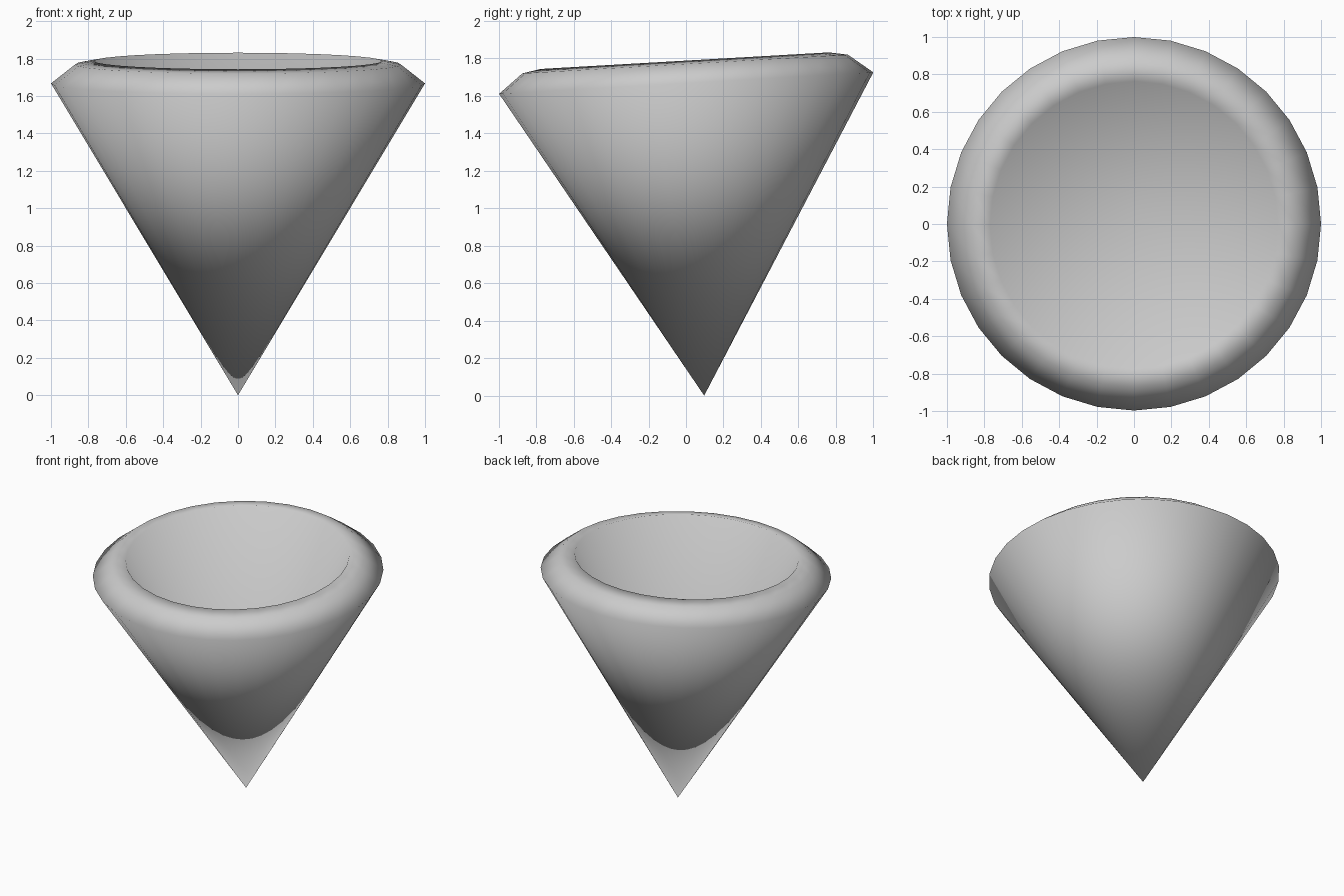
import bpy, bmesh
from math import cos, sin, pi, atan2
from mathutils import Matrix

if "Cube" in bpy.data.objects:
    bpy.data.objects.remove(bpy.data.objects["Cube"])

SIDES = 32
TILT = atan2(0.115, 2.0)

# Profile along the cone axis as (radius, height): tip, rim, bevel, lip, hollow bottom
PROFILE = [(0, 0), (1.0, 1.67), (0.87, 1.772), (0.77, 1.79), (0, 0.42)]


def lathe(name, profile, sides):
    bm = bmesh.new()
    rings = []
    for r, z in profile:
        count = sides if r else 1
        rings.append([bm.verts.new((r * cos(2 * pi * i / sides), r * sin(2 * pi * i / sides), z))
                      for i in range(count)])
    for a, b in zip(rings, rings[1:]):
        for i in range(sides):
            j = (i + 1) % sides
            corners = [a[i % len(a)], a[j % len(a)], b[j % len(b)], b[i % len(b)]]
            bm.faces.new(list(dict.fromkeys(corners)))
    bmesh.ops.recalc_face_normals(bm, faces=bm.faces)
    for f in bm.faces:
        f.smooth = True
    # Lean the cone forward about its tip
    bm.transform(Matrix.Translation((0, 0.097, 0)) @ Matrix.Rotation(TILT, 4, 'X'))
    mesh = bpy.data.meshes.new(name)
    bm.to_mesh(mesh)
    bm.free()
    obj = bpy.data.objects.new(name, mesh)
    bpy.context.collection.objects.link(obj)
    return obj


# Hollow leaning cone with a rounded rim
lathe("hollow_cone", PROFILE, SIDES)
